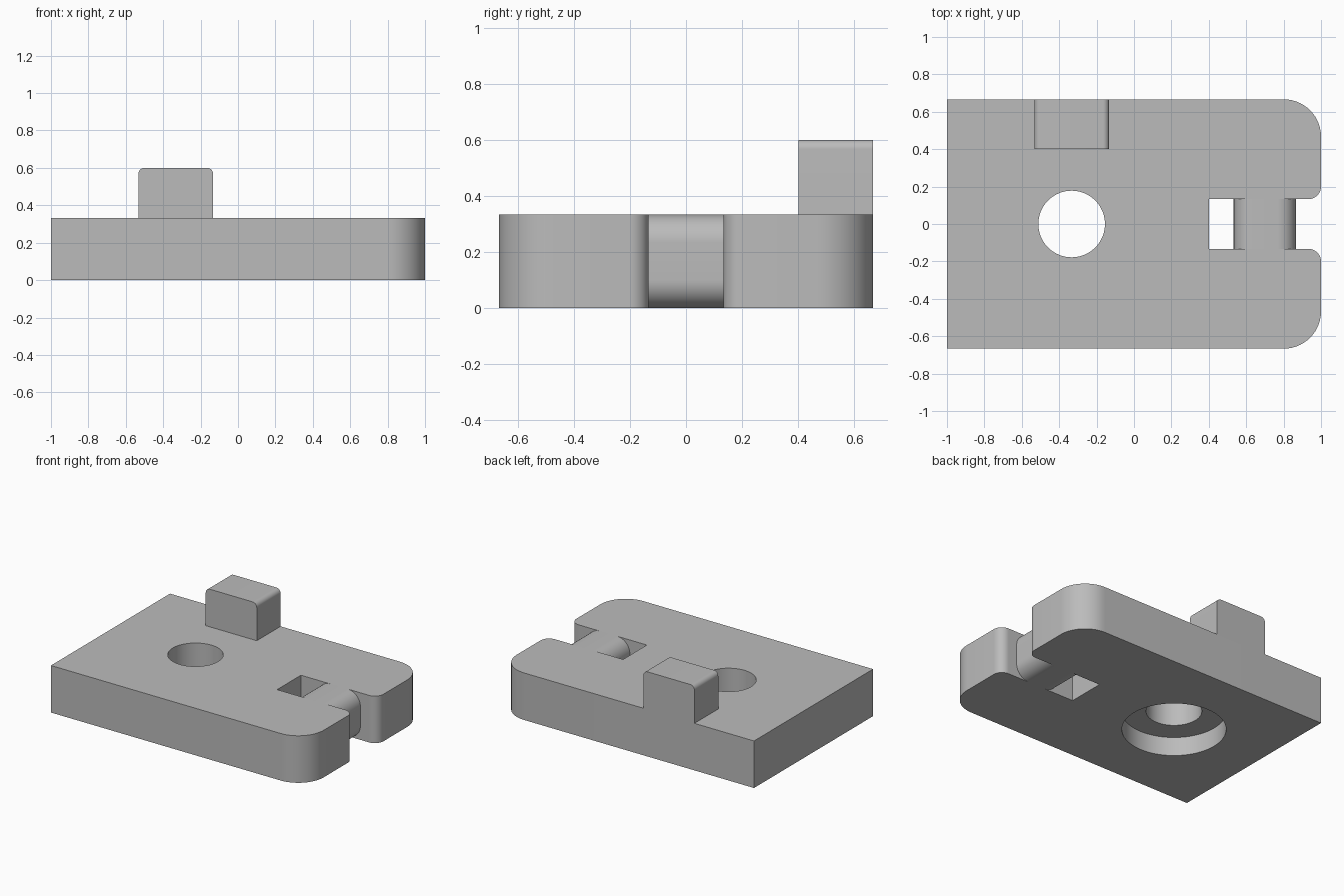
import bpy, bmesh, math
from mathutils import Vector, Matrix

cube = bpy.data.objects.get("Cube")
if cube:
    bpy.data.objects.remove(cube, do_unlink=True)

HALF_DEPTH, THICK, SLOT = 2 / 3, 1 / 3, 2 / 15
HOLE_X = -1 / 3

grey = bpy.data.materials.new("plain grey")
grey.use_nodes = True
colour = (0.5, 0.5, 0.5, 1)
grey.diffuse_color = colour
grey.node_tree.nodes["Principled BSDF"].inputs["Base Color"].default_value = colour


def rounded(corners, steps=14):
    """Outline from (x, y, radius) corners, each rounded by its radius."""
    pts = []
    for i, (x, y, r) in enumerate(corners):
        p = Vector((x, y))
        if r == 0:
            pts.append(p)
            continue
        a = (Vector(corners[i - 1][:2]) - p).normalized()
        b = (Vector(corners[(i + 1) % len(corners)][:2]) - p).normalized()
        centre = p + (a + b) * r
        for k in range(steps + 1):
            t = math.pi / 2 * k / steps
            pts.append(centre - b * r * math.cos(t) - a * r * math.sin(t))
    return pts


def finish(name, bm):
    bmesh.ops.recalc_face_normals(bm, faces=bm.faces)
    mesh = bpy.data.meshes.new(name)
    bm.to_mesh(mesh)
    bm.free()
    mesh.materials.append(grey)
    ob = bpy.data.objects.new(name, mesh)
    bpy.context.collection.objects.link(ob)
    return ob


def extrude(name, outline, low, high, upright=False):
    """Extrude an outline along z, or along y when it is an upright x-z profile."""
    bm = bmesh.new()
    place = (lambda p: (p.x, low, p.y)) if upright else (lambda p: (p.x, p.y, low))
    face = bm.faces.new([bm.verts.new(place(p)) for p in outline])
    moved = bmesh.ops.extrude_face_region(bm, geom=[face])["geom"]
    shift = Vector((0, high - low, 0) if upright else (0, 0, high - low))
    bmesh.ops.translate(bm, vec=shift,
                        verts=[g for g in moved if isinstance(g, bmesh.types.BMVert)])
    return finish(name, bm)


def cylinder(name, radius, low, high):
    bm = bmesh.new()
    bmesh.ops.create_cone(bm, cap_ends=True, segments=96, radius1=radius, radius2=radius,
                          depth=high - low,
                          matrix=Matrix.Translation((HOLE_X, 0, (low + high) / 2)))
    return finish(name, bm)


# Base plate with rounded left corners and an open slot with soft lips
half = [(-1, -HALF_DEPTH, 0), (1, -HALF_DEPTH, 0.2), (1, -SLOT, 0.067), (0.4, -SLOT, 0)]
mirrored = [(x, -y, r) for x, y, r in reversed(half)]
plate = extrude("base_plate", rounded(half + mirrored), 0, THICK)

# Round hole, counterbored from below
for name, radius, low, high in (("hole_cutter", 0.178, -0.1, 0.5),
                                ("counterbore_cutter", 0.333, -0.1, 0.133)):
    cutter = cylinder(name, radius, low, high)
    mod = plate.modifiers.new(name, "BOOLEAN")
    mod.operation, mod.solver, mod.object = "DIFFERENCE", "EXACT", cutter
    bpy.context.view_layer.objects.active = plate
    bpy.ops.object.modifier_apply(modifier=name)
    bpy.data.objects.remove(cutter, do_unlink=True)

# Rounded cross bar bridging the slot
bar = extrude("slot_bar", rounded([(0.533, 0, 0.1), (0.867, 0, 0.1),
                                   (0.867, THICK, 0.1), (0.533, THICK, 0.1)]),
              -SLOT, SLOT, upright=True)

# Upright tab on the back edge with softened top edges
tab = extrude("back_tab", rounded([(-0.533, THICK, 0), (-0.133, THICK, 0),
                                   (-0.133, 0.6, 0.033), (-0.533, 0.6, 0.033)]),
              0.4, HALF_DEPTH, upright=True)

# Smooth the curved walls, keep hard edges crisp
bpy.ops.object.select_all(action="DESELECT")
for ob in (plate, bar, tab):
    ob.select_set(True)
bpy.context.view_layer.objects.active = plate
bpy.ops.object.shade_smooth_by_angle(angle=math.radians(30))
